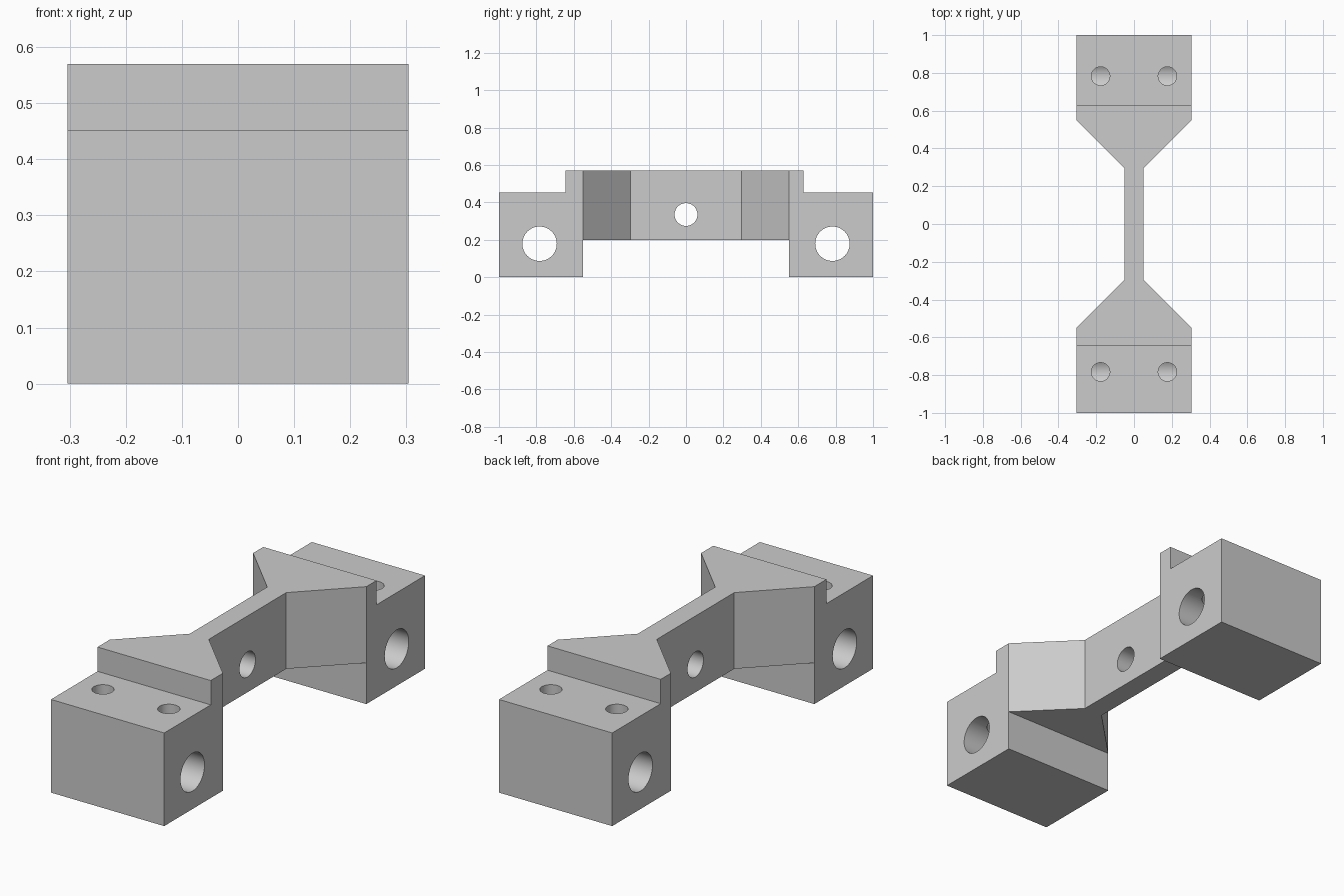
import bpy, bmesh, math
from mathutils import Matrix, Vector

old = bpy.data.objects.get("Cube")
if old:
    bpy.data.objects.remove(old, do_unlink=True)

grey = bpy.data.materials.new("plain grey")
grey.use_nodes = True
colour = (0.6, 0.6, 0.6, 1)
grey.diffuse_color = colour
grey.node_tree.nodes["Principled BSDF"].inputs["Base Color"].default_value = colour


def make_object(name, bm):
    bmesh.ops.recalc_face_normals(bm, faces=bm.faces)
    mesh = bpy.data.meshes.new(name)
    bm.to_mesh(mesh)
    bm.free()
    mesh.materials.append(grey)
    ob = bpy.data.objects.new(name, mesh)
    bpy.context.collection.objects.link(ob)
    return ob


def prism(name, points, direction):
    """Extrude a closed outline along a direction."""
    bm = bmesh.new()
    face = bm.faces.new([bm.verts.new(p) for p in points])
    grown = bmesh.ops.extrude_face_region(bm, geom=[face])
    verts = [g for g in grown["geom"] if isinstance(g, bmesh.types.BMVert)]
    bmesh.ops.translate(bm, verts=verts, vec=Vector(direction))
    return make_object(name, bm)


def drill(name, centre, radius, depth, axis):
    """A round cutter along x or z."""
    bm = bmesh.new()
    turn = Matrix.Rotation(math.pi / 2, 4, "Y") if axis == "x" else Matrix()
    bmesh.ops.create_cone(bm, cap_ends=True, segments=64, radius1=radius, radius2=radius,
                          depth=depth, matrix=Matrix.Translation(centre) @ turn)
    return make_object(name, bm)


def cut(target, cutter, operation="DIFFERENCE"):
    mod = target.modifiers.new(cutter.name, "BOOLEAN")
    mod.object, mod.operation, mod.solver = cutter, operation, "EXACT"
    bpy.context.view_layer.objects.active = target
    bpy.ops.object.modifier_apply(modifier=mod.name)
    bpy.data.objects.remove(cutter, do_unlink=True)


# Side outline: stepped feet joined by a raised bridge
side = [(-1, 0), (-0.55, 0), (-0.55, 0.2), (0.55, 0.2), (0.55, 0), (1, 0),
        (1, 0.452), (0.628, 0.452), (0.628, 0.57), (-0.643, 0.57), (-0.643, 0.452), (-1, 0.452)]
bracket = prism("bracket", [(-0.5, y, z) for y, z in side], (1, 0, 0))

# Plan outline: wide ends tapering to a thin web
half = [(0.304, -1.1), (0.304, -0.55), (0.051, -0.297), (0.051, 0.297), (0.304, 0.55), (0.304, 1.1)]
plan = half + [(-x, y) for x, y in reversed(half)]
cut(bracket, prism("plan_cutter", [(x, y, -0.2) for x, y in plan], (0, 0, 1)), "INTERSECT")

# Cross bores through the feet and the web
cut(bracket, drill("web_bore", (0, 0, 0.335), 0.061, 1, "x"))
for y in (-0.783, 0.783):
    cut(bracket, drill("foot_bore", (0, y, 0.179), 0.092, 1, "x"))
    # Screw holes from the top of each foot down into the bore
    for x in (-0.177, 0.177):
        cut(bracket, drill("screw_hole", (x, y, 0.38), 0.049, 0.4, "z"))

bpy.ops.object.select_all(action="DESELECT")
bracket.select_set(True)
bpy.context.view_layer.objects.active = bracket
bpy.ops.object.shade_smooth_by_angle(angle=math.radians(30))
